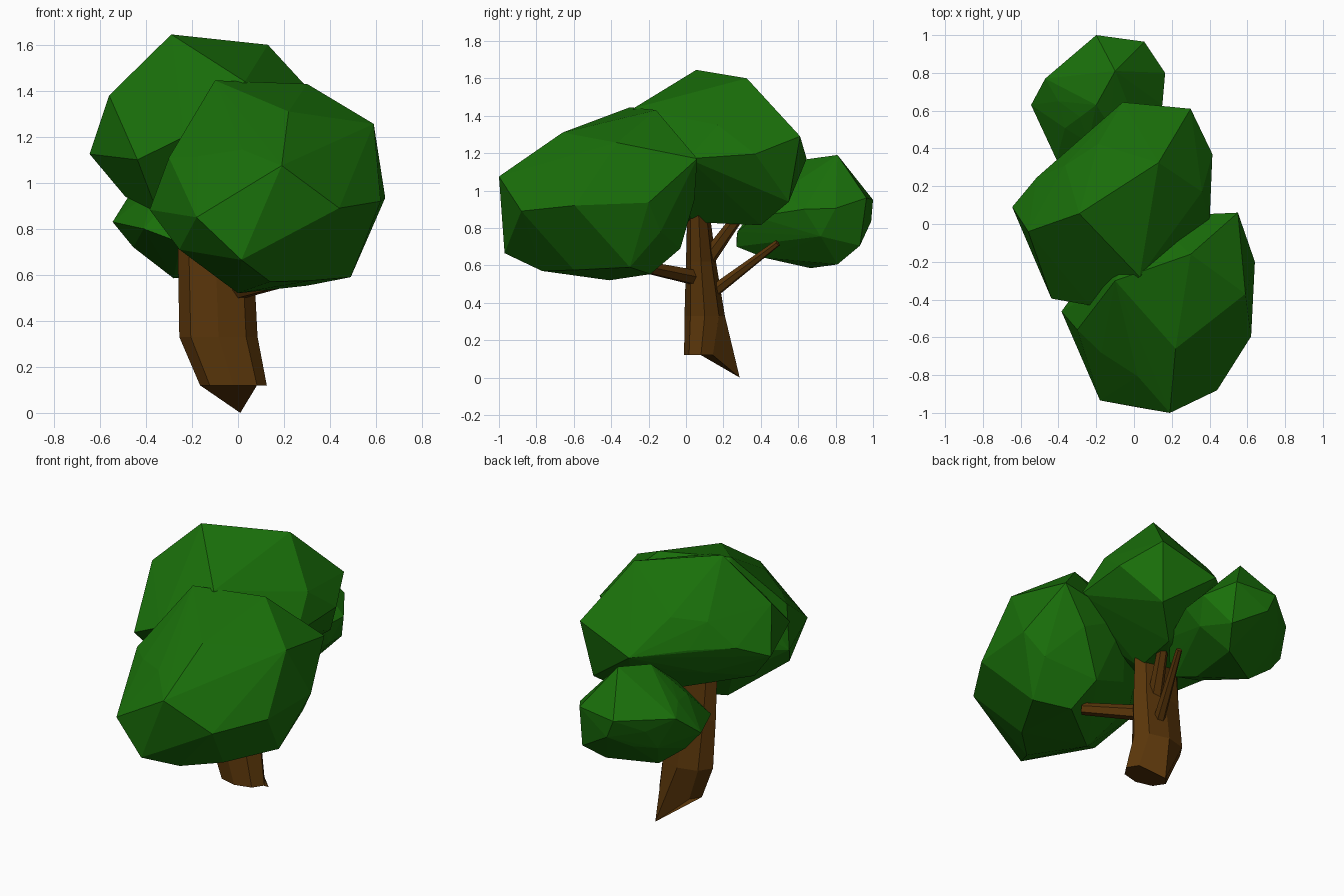
import bpy, bmesh
from math import sin, cos, pi
from mathutils import Vector, Matrix

if "Cube" in bpy.data.objects:
    bpy.data.objects.remove(bpy.data.objects["Cube"])


def material(name, rgb):
    m = bpy.data.materials.new(name)
    m.diffuse_color = (*rgb, 1)
    m.use_nodes = True
    m.node_tree.nodes["Principled BSDF"].inputs["Base Color"].default_value = m.diffuse_color
    return m


GREEN = material("leaf_green", (0.01, 0.16, 0.003))
BROWN = material("bark_brown", (0.10, 0.036, 0.003))


def finish(bm, name, mat):
    bmesh.ops.recalc_face_normals(bm, faces=bm.faces)
    me = bpy.data.meshes.new(name)
    bm.to_mesh(me)
    bm.free()
    me.materials.append(mat)
    ob = bpy.data.objects.new(name, me)
    bpy.context.collection.objects.link(ob)
    return ob


def crown(name, centre, radii, corners):
    """Faceted leaf mass: a rounded core stretched out to a few corner points."""
    bm = bmesh.new()
    bmesh.ops.create_icosphere(
        bm, subdivisions=2, radius=1,
        matrix=Matrix.Translation(centre) @ Matrix.Diagonal((*radii, 1)))
    bmesh.ops.delete(bm, geom=list(bm.edges), context='EDGES_FACES')
    for p in corners:
        bm.verts.new(p)
    bmesh.ops.convex_hull(bm, input=list(bm.verts))
    loose = [v for v in bm.verts if not v.link_faces]
    bmesh.ops.delete(bm, geom=loose, context='VERTS')
    return finish(bm, name, GREEN)


def skin(bm, rings):
    """Bridge successive vertex rings and cap both ends."""
    n = len(rings[0])
    for a, b in zip(rings, rings[1:]):
        for i in range(n):
            j = (i + 1) % n
            bm.faces.new((a[i], a[j], b[j], b[i]))
    bm.faces.new(rings[0][::-1])
    bm.faces.new(rings[-1])


def branch(name, start, end, r0, r1, sides=6):
    bm = bmesh.new()
    start, end = Vector(start), Vector(end)
    q = (end - start).to_track_quat('Z', 'Y')
    rings = [[bm.verts.new(p + q @ Vector((r * cos(2 * pi * i / sides),
                                           r * sin(2 * pi * i / sides), 0)))
              for i in range(sides)] for p, r in ((start, r0), (end, r1))]
    skin(bm, rings)
    return finish(bm, name, BROWN)


# Leaf masses
crown("front_crown", (.13, -.45, .95), (.42, .44, .37), [
    (-.10, -.30, 1.445), (.22, -.66, 1.31), (.59, -.37, 1.256),
    (.30, -.16, 1.43), (.19, -1.0, 1.075), (.64, -.20, .935),
    (.55, .06, 1.17), (.62, -.595, .92), (.44, -.88, .89),
    (-.18, -.934, .85), (.015, -.97, .665), (-.384, -.463, .883),
    (-.30, -.56, 1.11), (.54, -.48, .76), (.54, -.135, .78),
    (.49, -.30, .59), (0, -.41, .52), (.14, -.77, .57),
    (.32, -.60, .575), (.30, -.19, .553), (-.255, -.65, .71),
    (.40, .045, .95), (.25, -.03, .69), (.10, .04, 1.10)])

crown("top_crown", (-.09, .10, 1.2), (.38, .40, .33), [
    (-.29, .055, 1.645), (.13, .325, 1.60), (-.06, .645, 1.17),
    (.30, .61, 1.29), (.415, .37, 1.195), (.40, .01, 1.17),
    (.36, .17, 1.35), (-.645, .09, 1.125), (-.516, .245, 1.20),
    (-.56, -.04, 1.38), (-.437, -.395, 1.10), (-.235, -.43, 1.20),
    (.03, -.28, 1.44), (.25, .55, .94), (.08, .40, .815),
    (0, .05, .83), (-.49, .03, .94), (-.35, -.2, .87)])

crown("back_crown", (-.17, .65, .87), (.27, .27, .24), [
    (-.10, .81, 1.19), (-.20, .63, 1.165), (-.20, 1.0, .95),
    (.055, .965, .96), (.165, .80, .905), (.15, .63, .90),
    (-.47, .77, .95), (-.545, .63, .83), (-.41, .34, .80),
    (-.15, .99, .835), (.06, .93, .705), (-.02, .81, .605),
    (-.28, .666, .585), (-.10, .42, .64), (-.03, .275, .78),
    (-.08, .27, .70), (-.25, .27, .74), (.05, .37, .86),
    (.12, .72, .755), (-.455, .65, .72)])

# Trunk: flattened eight-sided rings (z, centre x, centre y, radius x, radius y)
bm = bmesh.new()
rings = []
for z, cx, cy, rx, ry in ((.12, -.02, .08, .145, .09),
                          (.33, -.085, .10, .17, .108),
                          (.62, -.095, .08, .165, .08),
                          (.88, -.105, .067, .155, .06)):
    rings.append([bm.verts.new((cx + rx * cos(i * pi / 4), cy + ry * sin(i * pi / 4), z))
                  for i in range(8)])
rings[0][2].co = (.01, .287, 0)      # root spur at the back
skin(bm, rings)
finish(bm, "trunk", BROWN)

# Branches reaching into each leaf mass
branch("front_branch", (-.02, .07, .53), (.22, -.19, .585), .045, .035)
branch("back_branch", (-.06, .14, .455), (.08, .49, .72), .035, .018)
branch("top_branch", (-.07, .09, .60), (.02, .28, .86), .045, .03)
